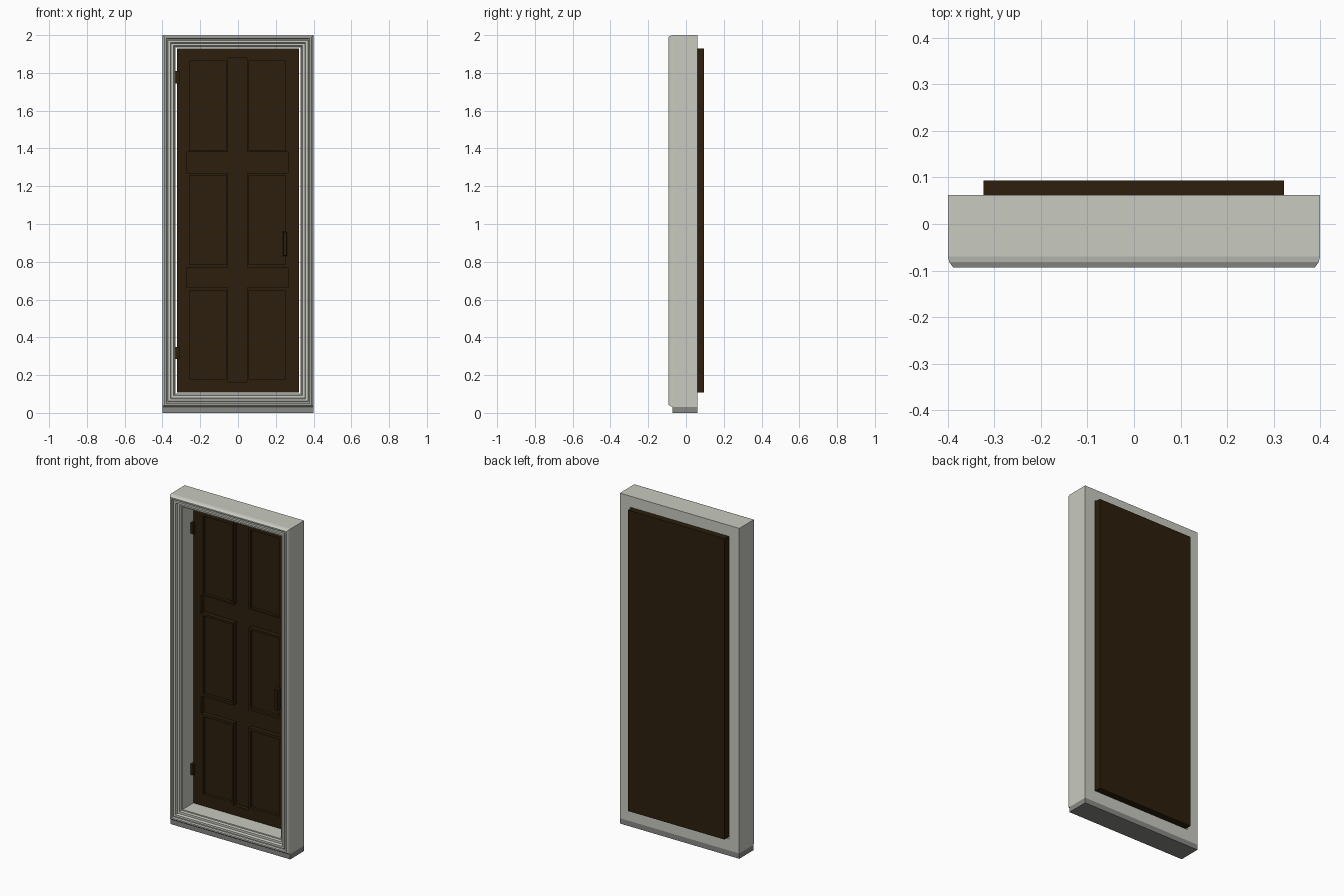
import bpy, bmesh

if "Cube" in bpy.data.objects:
    bpy.data.objects.remove(bpy.data.objects["Cube"])


def material(name, rgb):
    m = bpy.data.materials.new(name)
    m.diffuse_color = (*rgb, 1)
    m.use_nodes = True
    m.node_tree.nodes["Principled BSDF"].inputs["Base Color"].default_value = m.diffuse_color
    return m


STONE = material("pale_grey", (0.58, 0.59, 0.53))
SILL = material("mid_grey", (0.25, 0.255, 0.235))
WOOD = material("dark_brown", (0.025, 0.0135, 0.0035))


def finish(name, bm, mat):
    bmesh.ops.recalc_face_normals(bm, faces=bm.faces)
    me = bpy.data.meshes.new(name)
    bm.to_mesh(me)
    bm.free()
    me.materials.append(mat)
    ob = bpy.data.objects.new(name, me)
    bpy.context.collection.objects.link(ob)
    return ob


def slab(name, x, y, z, mat, chamfer=0.0):
    """Box between limits; chamfer pulls in the front (-y) face."""
    bm = bmesh.new()
    bmesh.ops.create_cube(bm, size=1)
    for v in bm.verts:
        c = chamfer if v.co.y < 0 else 0
        v.co.x = x[0] + c if v.co.x < 0 else x[1] - c
        v.co.z = z[0] + c if v.co.z < 0 else z[1] - c
        v.co.y = y[0] if v.co.y < 0 else y[1]
    return finish(name, bm, mat)


# Moulded frame: closed profile (inset from outer edge, y) swept round a rectangle
profile = [(0, 0.062), (0, -0.070), (0.003, -0.082), (0.011, -0.093),
           (0.019, -0.093), (0.021, -0.080), (0.028, -0.080), (0.030, -0.088),
           (0.042, -0.088), (0.046, -0.072), (0.059, -0.072),
           (0.063, -0.060), (0.070, -0.060), (0.070, 0.062)]
bm = bmesh.new()
rings = []
for sx, sz in ((-1, -1), (1, -1), (1, 1), (-1, 1)):
    rings.append([bm.verts.new((sx * (0.4 - u), y,
                                0.032 + u if sz < 0 else 2.0 - u * 0.95))
                  for u, y in profile])
n = len(profile)
for k in range(4):
    a, b = rings[k], rings[(k + 1) % 4]
    for i in range(n):
        j = (i + 1) % n
        bm.faces.new((a[i], a[j], b[j], b[i]))
finish("door_frame", bm, STONE)

# Sill under the frame
slab("sill", (-0.4, 0.4), (-0.072, 0.062), (0.0, 0.032), SILL)

# Door leaf
FRONT = 0.034
door = slab("door_leaf", (-0.323, 0.322), (FRONT, 0.094), (0.108, 1.93), WOOD)


def recess(name, x, z, depth):
    """Sink a rectangular pocket into the front of the door."""
    cutter = slab(name + "_cutter", x, (FRONT - 0.05, FRONT + depth), z, WOOD)
    cutter.hide_render = True
    cutter.display_type = 'WIRE'
    mod = door.modifiers.new(name, 'BOOLEAN')
    mod.operation = 'DIFFERENCE'
    mod.solver = 'EXACT'
    mod.object = cutter


# Sunk panels, two columns of three
for x, side in (((-0.257, -0.064), "left"), ((0.059, 0.252), "right")):
    for z, row in (((0.18, 0.647), "bottom"), ((0.785, 1.257), "middle"),
                   ((1.39, 1.862), "top")):
        recess(f"panel_{row}_{side}", x, z, 0.018)

# Sunk centre stile and cross rails
recess("centre_stile", (-0.053, 0.048), (0.164, 1.878), 0.027)
for z, row in (((0.663, 0.77), "lower"), ((1.27, 1.38), "upper")):
    recess(f"rail_{row}", (-0.27, 0.264), z, 0.027)

# Hinges and handle plate
for z0, row in ((0.285, "lower"), (1.745, "upper")):
    slab(f"hinge_{row}", (-0.331, -0.311), (FRONT - 0.018, FRONT + 0.006),
         (z0, z0 + 0.065), WOOD)
slab("handle", (0.239, 0.261), (FRONT - 0.03, FRONT + 0.025),
     (0.83, 0.96), WOOD, 0.003)
